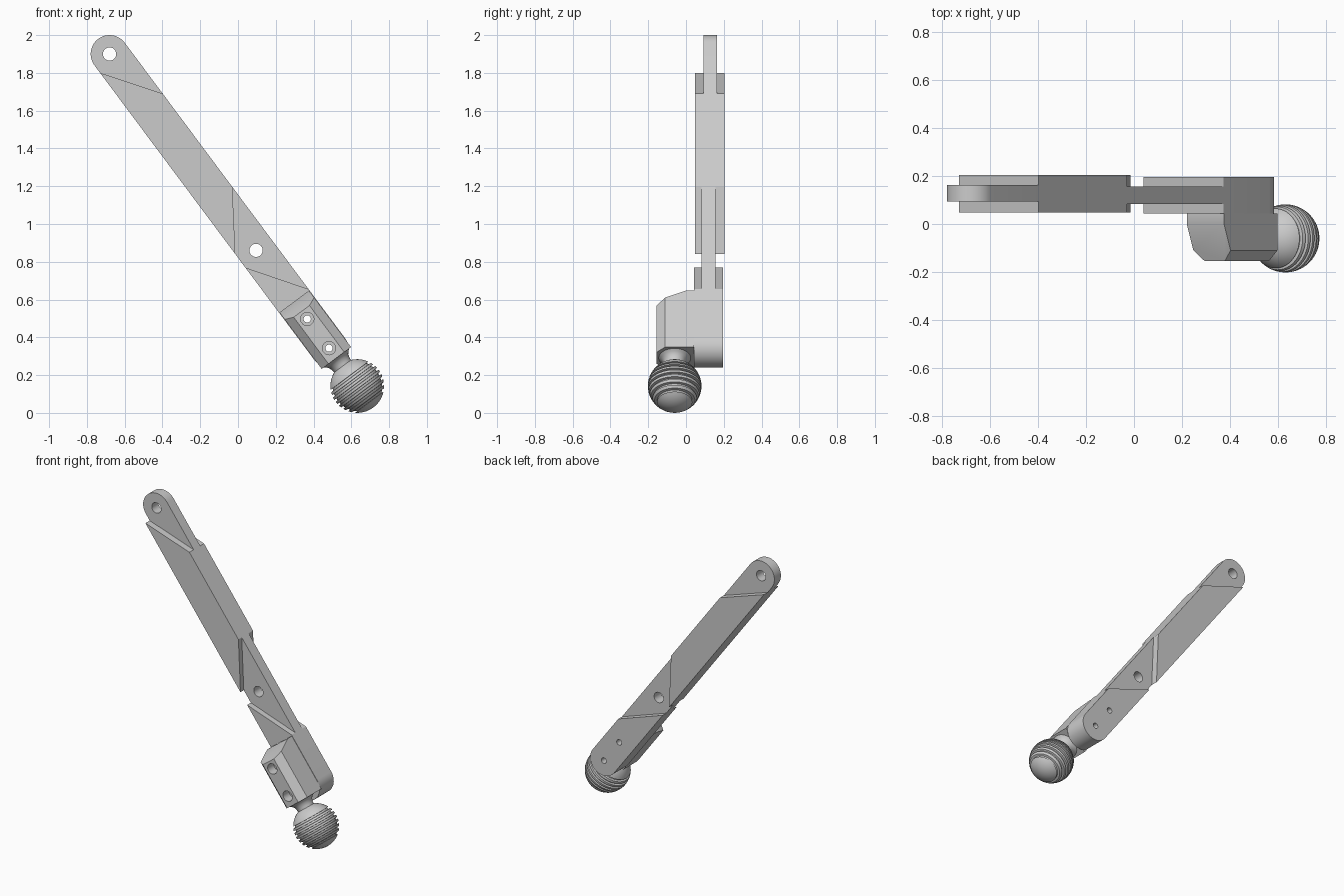
import bpy, bmesh, math
from mathutils import Vector

if "Cube" in bpy.data.objects:
    bpy.data.objects.remove(bpy.data.objects["Cube"])

U = Vector((0.598, 0, -0.8015))      # along the arm, top to ball
V = Vector((0.8015, 0, 0.598))       # across the arm
ORIGIN = Vector((-0.68, 0, 1.90))    # top pivot


def place(u, v, y):
    return ORIGIN + U * u + V * v + Vector((0, y, 0))


def finish(name, bm):
    bmesh.ops.recalc_face_normals(bm, faces=bm.faces)
    mesh = bpy.data.meshes.new(name)
    bm.to_mesh(mesh)
    bm.free()
    ob = bpy.data.objects.new(name, mesh)
    bpy.context.collection.objects.link(ob)
    return ob


def prism(rings):
    """Closed solid between two matching outlines."""
    bm = bmesh.new()
    a, b = [[bm.verts.new(p) for p in r] for r in rings]
    bm.faces.new(a)
    bm.faces.new(b)
    n = len(a)
    for i in range(n):
        j = (i + 1) % n
        bm.faces.new((a[i], a[j], b[j], b[i]))
    return bm


def plate(name, outline, y0, y1):
    return finish(name, prism([[place(u, v, y) for u, v in outline] for y in (y0, y1)]))


def arc(u, r, start, end, n):
    return [(u + r * math.cos(math.radians(start + (end - start) * i / n)),
             r * math.sin(math.radians(start + (end - start) * i / n))) for i in range(n + 1)]


def drill(ob, holes):
    for u, r, y0, y1 in holes:
        cutter = plate("cutter", arc(u, r, 0, 360, 32)[:-1], y0, y1)
        cutter.hide_render = True
        mod = ob.modifiers.new("hole", 'BOOLEAN')
        mod.operation, mod.solver, mod.object = 'DIFFERENCE', 'EXACT', cutter
        bpy.context.view_layer.objects.active = ob
        bpy.ops.object.modifier_apply(modifier=mod.name)
        bpy.data.objects.remove(cutter)


def lathe(name, profile, y, steps=64):
    """Revolve (u, radius) points around the arm direction."""
    bm = bmesh.new()
    vs = [bm.verts.new(place(u, r, y)) for u, r in profile]
    es = [bm.edges.new(p) for p in zip(vs, vs[1:])]
    bmesh.ops.spin(bm, geom=vs + es, cent=place(0, 0, y), axis=U,
                   angle=2 * math.pi, steps=steps, use_duplicate=False)
    bmesh.ops.remove_doubles(bm, verts=bm.verts, dist=1e-4)
    return finish(name, bm)


# slanted cuts where thick and thin sections meet
W = 0.1
cut_top = [(0.05, -W), (0.336, W)]
cut_mid = [(1.247, -W), (0.953, W)]
cut_low = [(1.336, -W), (1.628, W)]
PIVOT, SCREWS = 1.297, (1.75, 1.943)

# thin rounded tongue at the top
top_tongue = plate("top_tongue", arc(0, W, 90, 270, 24) + cut_top, 0.093, 0.163)
drill(top_tongue, [(0, 0.035, 0, 0.3)])

# thick upper bar
upper_bar = plate("upper_bar", cut_top + cut_mid[::-1], 0.047, 0.204)

# thin hinge section
hinge_tongue = plate("hinge_tongue", cut_mid[::-1] + cut_low, 0.083, 0.157)
drill(hinge_tongue, [(PIVOT, 0.035, 0, 0.3)])

# thick lower bar with a round end
lower_bar = plate("lower_bar", cut_low + arc(1.947, W, 90, -90, 24), 0.043, 0.196)
drill(lower_bar, [(s, 0.019, 0, 0.3) for s in SCREWS])

# chamfered mounting block on the front
side = [(1.635, 0.043), (1.635, 0.0), (1.70, -0.155), (2.008, -0.155), (2.008, 0.043)]
bm = prism([[place(u, v, y) for u, y in side] for v in (-0.097, 0.097)])
edges = [e for e in bm.edges if all(v.co.y < -0.15 for v in e.verts)
         and abs((e.verts[0].co - e.verts[1].co).normalized().dot(U)) > 0.9]
bmesh.ops.bevel(bm, geom=edges, offset=0.045, segments=1, affect='EDGES')
block = finish("mounting_block", bm)
drill(block, [(s, 0.019, -0.3, 0.1) for s in SCREWS] +
      [(s, 0.035, -0.3, -0.09) for s in SCREWS])

# flared neck
BALL_U, BALL_R, BALL_Y = 2.193, 0.142, -0.06
neck = lathe("neck", [(2.006, 0.0), (2.006, 0.088), (2.016, 0.073), (2.03, 0.062),
                      (2.05, 0.056), (2.09, 0.056)], BALL_Y)

# ribbed ball: sphere profile with ring grooves
profile = []
N, t0, pitch = 7, -0.082, 0.027


def on_ball(t, depth=0.0):
    return (BALL_U + t, math.sqrt(max(BALL_R ** 2 - t * t, 0)) - depth)


for i in range(7):
    profile.append(on_ball(-BALL_R + (BALL_R + t0) * (i / 7) ** 2))
for i in range(N):
    t = t0 + i * pitch
    profile += [on_ball(t), on_ball(t + pitch * 0.5),
                on_ball(t + pitch * 0.55, 0.013), on_ball(t + pitch * 0.95, 0.013)]
end = t0 + N * pitch
for i in range(8):
    profile.append(on_ball(BALL_R - (BALL_R - end) * (1 - i / 7) ** 2))
ball = lathe("ribbed_ball", profile, BALL_Y)

# smooth the round faces, keep hard edges
bpy.ops.object.select_all(action='DESELECT')
for ob in bpy.data.objects:
    ob.select_set(True)
bpy.context.view_layer.objects.active = ball
bpy.ops.object.shade_smooth_by_angle(angle=math.radians(30))
